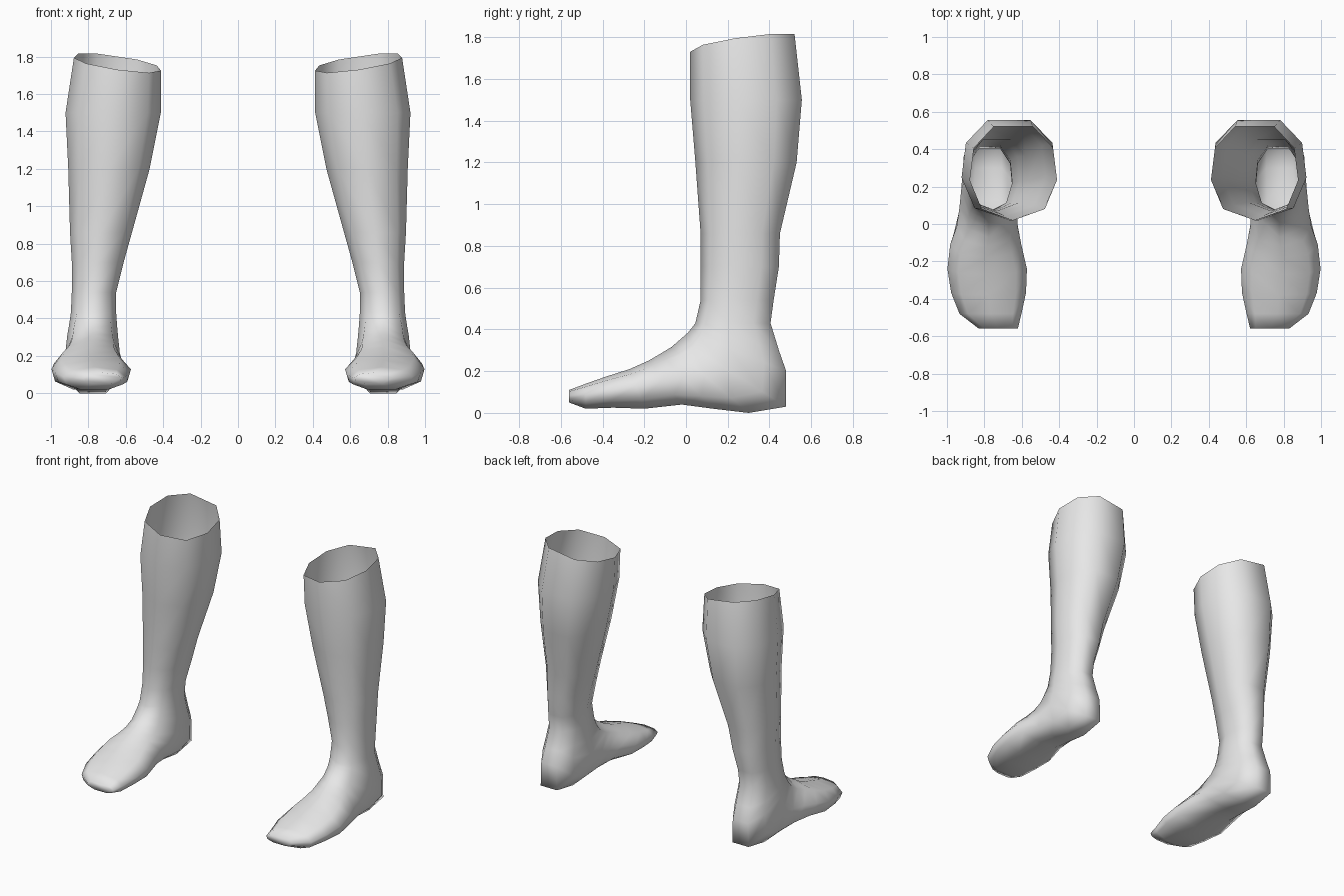
import bpy, bmesh, math

cube = bpy.data.objects.get("Cube")
if cube:
    bpy.data.objects.remove(cube, do_unlink=True)

mat = bpy.data.materials.new("light grey")
mat.use_nodes = True
mat.diffuse_color = (0.8, 0.8, 0.8, 1)
mat.node_tree.nodes["Principled BSDF"].inputs["Base Color"].default_value = (0.8, 0.8, 0.8, 1)

SIDES = 9
BACK = math.cos(math.pi * (SIDES - 1) / SIDES)

# Cross-sections: front/top point (y, z), back/sole point (y, z), inner x, outer x
SECTIONS = [
    # calf
    ((0.02, 1.73), (0.52, 1.80), 0.41, 0.88),
    ((0.02, 1.50), (0.555, 1.50), 0.41, 0.925),
    ((0.045, 1.20), (0.53, 1.20), 0.47, 0.91),
    ((0.07, 0.86), (0.45, 0.86), 0.565, 0.90),
    ((0.07, 0.70), (0.445, 0.70), 0.61, 0.89),
    ((0.07, 0.54), (0.42, 0.54), 0.65, 0.89),
    # ankle and heel
    ((0.045, 0.43), (0.405, 0.43), 0.65, 0.895),
    ((0.03, 0.41), (0.445, 0.30), 0.645, 0.905),
    ((0.01, 0.385), (0.48, 0.20), 0.64, 0.915),
    ((-0.03, 0.35), (0.48, 0.03), 0.63, 0.925),
    ((-0.07, 0.315), (0.30, 0.0), 0.62, 0.935),
    # arch, ball and toes
    ((-0.12, 0.285), (0.13, 0.02), 0.62, 0.95),
    ((-0.18, 0.25), (-0.02, 0.04), 0.60, 0.985),
    ((-0.27, 0.21), (-0.20, 0.02), 0.57, 1.0),
    ((-0.38, 0.175), (-0.35, 0.025), 0.575, 0.98),
    ((-0.48, 0.14), (-0.48, 0.02), 0.60, 0.935),
    ((-0.56, 0.11), (-0.56, 0.05), 0.62, 0.83),
]


def ring(bm, front, back, x_in, x_out, side, lean):
    """Rounded section with a ridge at the front/top and a flat back/sole."""
    verts = []
    for k in range(SIDES):
        a = math.tau * k / SIDES
        t = (math.cos(a) - BACK) / (1 - BACK)
        s = math.copysign(abs(math.sin(a)) ** 0.75, math.sin(a))
        x = (x_in + x_out) / 2 + s * (x_out - x_in) / 2
        y = back[0] + t * (front[0] - back[0])
        z = back[1] + t * (front[1] - back[1]) + lean * s
        verts.append(bm.verts.new((side * x, y, z)))
    return verts


def lower_leg(name, side):
    bm = bmesh.new()
    rings = [ring(bm, *sec, side, 0.035 if i == 0 else 0) for i, sec in enumerate(SECTIONS)]
    for upper, lower in zip(rings, rings[1:]):
        for k in range(SIDES):
            n = (k + 1) % SIDES
            bm.faces.new((upper[k], upper[n], lower[n], lower[k]))
    bm.faces.new(rings[-1])  # toe tip; the top stays open
    bmesh.ops.recalc_face_normals(bm, faces=bm.faces)
    for f in bm.faces:
        f.smooth = True
    mesh = bpy.data.meshes.new(name)
    bm.to_mesh(mesh)
    bm.free()
    mesh.materials.append(mat)
    bpy.context.collection.objects.link(bpy.data.objects.new(name, mesh))


lower_leg("left_lower_leg", 1)
lower_leg("right_lower_leg", -1)
